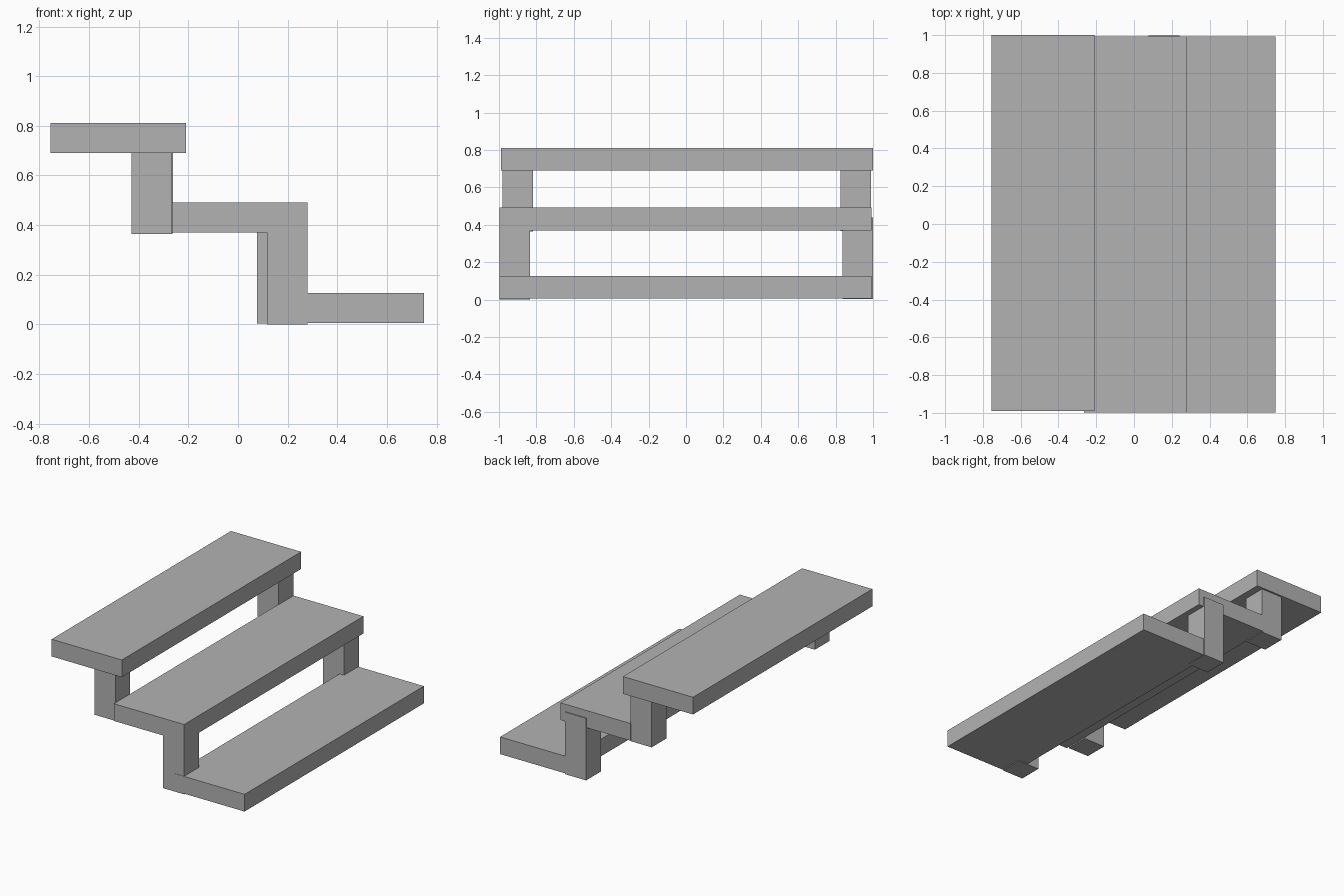
import bpy

if "Cube" in bpy.data.objects:
    bpy.data.objects.remove(bpy.data.objects["Cube"])

grey = bpy.data.materials.new("plain grey")
grey.diffuse_color = (0.45, 0.45, 0.45, 1)
grey.use_nodes = True
grey.node_tree.nodes["Principled BSDF"].inputs["Base Color"].default_value = grey.diffuse_color


def box(name, x, y, z):
    """Axis-aligned board given by its (low, high) range on each axis."""
    bpy.ops.mesh.primitive_cube_add(size=1, location=[sum(r) / 2 for r in (x, y, z)])
    ob = bpy.context.object
    ob.name = name
    ob.scale = [r[1] - r[0] for r in (x, y, z)]
    bpy.ops.object.transform_apply(location=False, rotation=False, scale=True)
    ob.data.materials.append(grey)
    return ob


# Treads, each a wide flat board
for name, x0, y0, z0 in (("bottom_tread", 0.205, -0.998, 0.006),
                         ("middle_tread", -0.265, -0.998, 0.371),
                         ("top_tread", -0.755, -0.99, 0.69)):
    box(name, (x0, x0 + 0.545), (y0, y0 + 1.99), (z0, z0 + 0.121))

# Posts joining each tread to the one above
for name, x0, y0, z0, z1 in (("lower_front_post", 0.116, -0.996, 0.0, 0.372),
                             ("lower_back_post", 0.077, 0.836, 0.004, 0.44),
                             ("upper_front_post", -0.43, -0.98, 0.364, 0.70),
                             ("upper_back_post", -0.425, 0.825, 0.366, 0.70)):
    box(name, (x0, x0 + 0.163), (y0, y0 + 0.163), (z0, z1))
